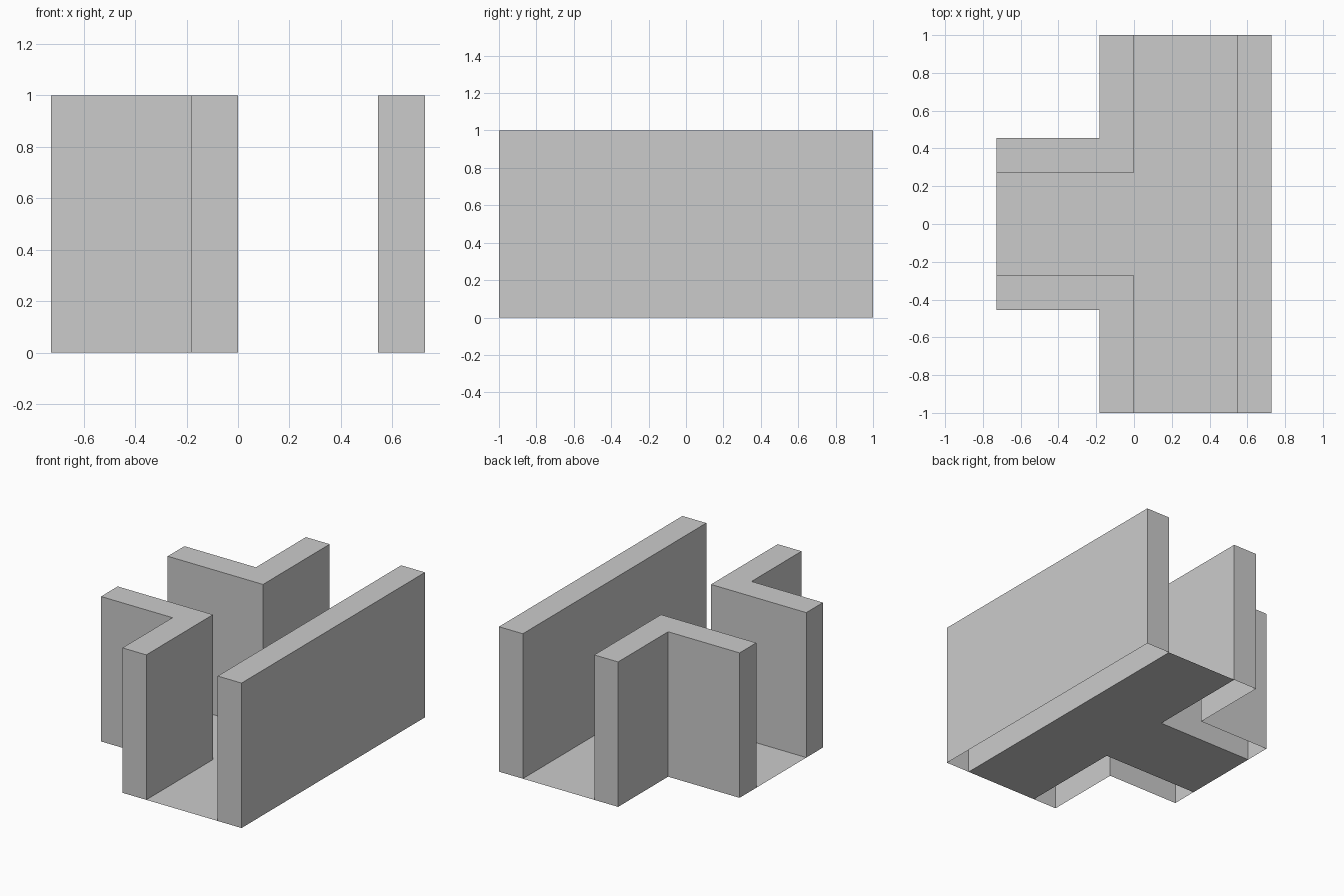
import bpy

if "Cube" in bpy.data.objects:
    bpy.data.objects.remove(bpy.data.objects["Cube"])

U = 1 / 11  # grid module
HEIGHT = 1.0


def make_object(name, verts, faces):
    mesh = bpy.data.meshes.new(name)
    mesh.from_pydata(verts, [], faces)
    obj = bpy.data.objects.new(name, mesh)
    bpy.context.collection.objects.link(obj)
    return obj


def wall(name, outline):
    """Raise a counter-clockwise outline into a wall with a cap and an open underside."""
    n = len(outline)
    verts = [(x, y, z) for z in (0, HEIGHT) for x, y in outline]
    sides = [(i, (i + 1) % n, n + (i + 1) % n, n + i) for i in range(n)]
    return make_object(name, verts, sides + [tuple(range(n, 2 * n))])


# T-shaped floor between the walls
floor = [(0, -1), (6 * U, -1), (6 * U, 1), (0, 1),
         (0, 3 * U), (-8 * U, 3 * U), (-8 * U, -3 * U), (0, -3 * U)]
make_object("floor", [(x, y, 0) for x, y in floor], [tuple(range(len(floor)))])

# Long straight wall
wall("straight_wall", [(6 * U, -1), (8 * U, -1), (8 * U, 1), (6 * U, 1)])

# L-shaped corner wall, mirrored to the front
corner = wall("corner_walls", [(-2 * U, 1), (-2 * U, 5 * U), (-8 * U, 5 * U),
                               (-8 * U, 3 * U), (0, 3 * U), (0, 1)])
mirror = corner.modifiers.new("mirror", 'MIRROR')
mirror.use_axis = (False, True, False)
mirror.use_mirror_merge = False
